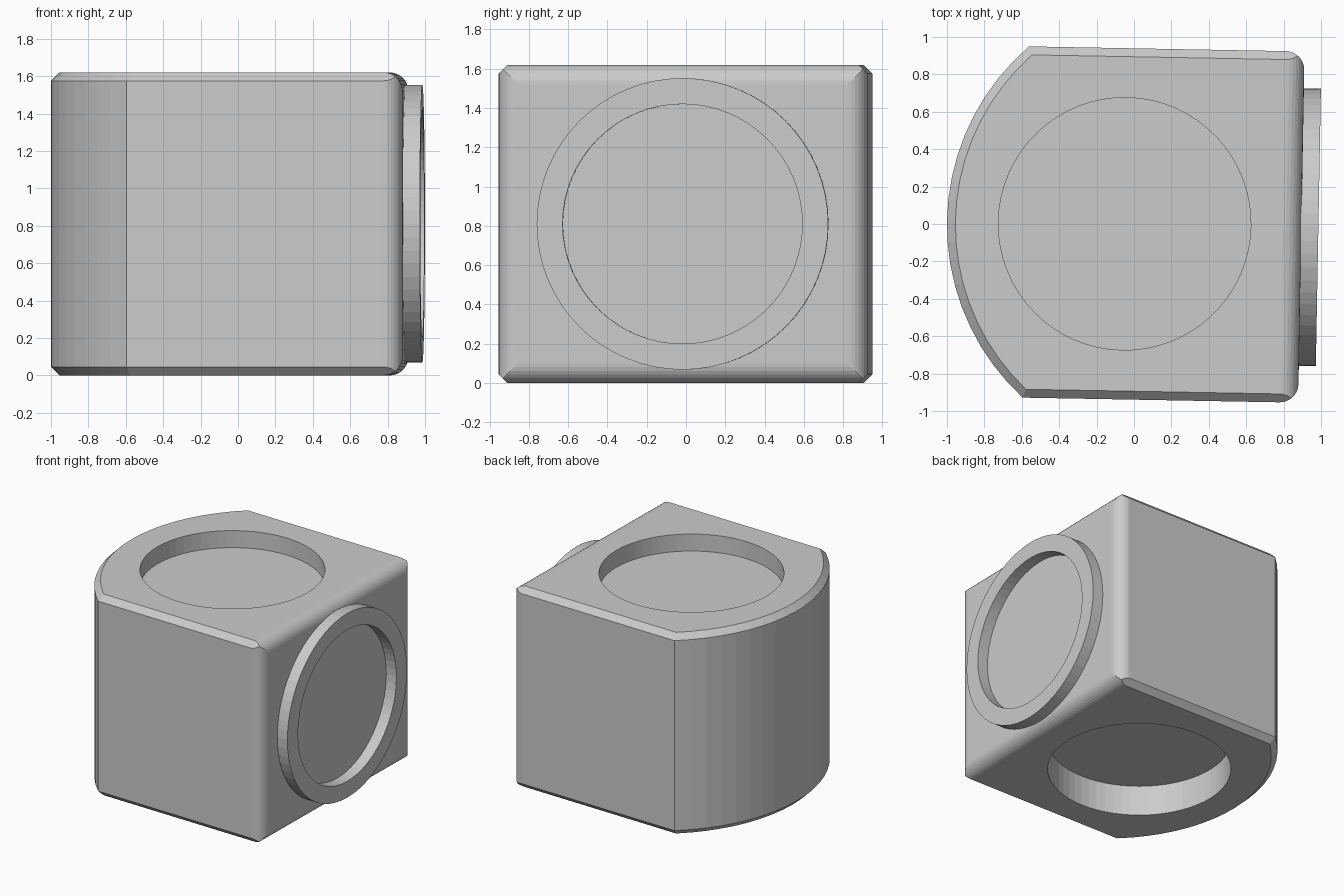
import bpy, bmesh
from math import sin, cos, pi, asin, radians
from mathutils import Matrix, Vector

if "Cube" in bpy.data.objects:
    bpy.data.objects.remove(bpy.data.objects["Cube"])

TILT = radians(-1.05)          # whole model is turned slightly about z
H, W, XR = 1.62, 0.939, 0.895  # height, half depth, right face
R, CX = 1.257, 0.257           # curved back: radius and centre
CH, FR = 0.045, 0.1            # chamfer and fillet sizes


def loft(name, loops):
    """Solid skinned through matching point loops, capped at both ends."""
    bm = bmesh.new()
    rings = [[bm.verts.new(p) for p in loop] for loop in loops]
    n = len(rings[0])
    for a, b in zip(rings, rings[1:]):
        for i in range(n):
            j = (i + 1) % n
            bm.faces.new((a[i], a[j], b[j], b[i]))
    bm.faces.new(rings[0][::-1])
    bm.faces.new(rings[-1])
    bmesh.ops.recalc_face_normals(bm, faces=bm.faces)
    mesh = bpy.data.meshes.new(name)
    bm.to_mesh(mesh)
    bm.free()
    ob = bpy.data.objects.new(name, mesh)
    bpy.context.collection.objects.link(ob)
    return ob


def boolean(target, cutter, operation):
    """Apply a boolean and discard the cutter."""
    cutter.hide_render = True
    mod = target.modifiers.new("cut", 'BOOLEAN')
    mod.operation, mod.object, mod.solver = operation, cutter, 'EXACT'
    bpy.context.view_layer.objects.active = target
    bpy.ops.object.modifier_apply(modifier=mod.name)
    bpy.data.objects.remove(cutter)


def outline(inset, z, steps=18):
    """Plan outline: square right end, curved left end."""
    w, r = W - inset, R - inset
    a = asin(w / r)
    pts = [(XR, -w, z), (XR, w, z)]
    for i in range(steps + 1):
        t = pi - a + 2 * a * i / steps
        pts.append((CX + r * cos(t), r * sin(t), z))
    return pts


def rounded_profile(lo, hi, steps=8):
    """2D profile with two filleted corners on the right side."""
    pts = [(-1.3, hi), (-1.3, lo)]
    for cy, start in ((lo + FR, -pi / 2), (hi - FR, 0)):
        for i in range(steps + 1):
            t = start + pi / 2 * i / steps
            pts.append((XR - FR + FR * cos(t), cy + FR * sin(t)))
    return pts


def circle(r, z, n=64):
    return [Vector((r * cos(2 * pi * i / n), r * sin(2 * pi * i / n), z))
            for i in range(n)]


# Body: chamfered block with curved left end
body = loft("body", [outline(CH, 0), outline(0, CH),
                     outline(0, H - CH), outline(CH, H)])

# Fillets around the right face: vertical edges, then top and bottom edges
plan = rounded_profile(-W, W)
boolean(body, loft("plan_rounder", [[(x, y, z) for x, y in plan]
                                    for z in (-0.5, H + 0.5)]), 'INTERSECT')
side = rounded_profile(0, H)
boolean(body, loft("side_rounder", [[(x, y, z) for x, z in side]
                                    for y in (-1.5, 1.5)]), 'INTERSECT')

# Round recesses in the top and bottom
for z0, z1 in ((H - 0.137, H + 0.3), (-0.3, 0.245)):
    off = Vector((-0.05, 0, 0))
    boolean(body, loft("recess", [[p + off for p in circle(0.675, z)]
                                  for z in (z0, z1)]), 'DIFFERENCE')

# Raised ring on the right face
to_side = Matrix.Translation((0, 0, 0.81)) @ Matrix.Rotation(pi / 2, 4, 'Y')
ring = loft("side_ring", [[to_side @ p for p in circle(0.742, x)]
                          for x in (0.86, 0.986)])
boolean(ring, loft("ring_hole", [[to_side @ p for p in circle(0.61, x)]
                                 for x in (0.5, 1.3)]), 'DIFFERENCE')

# Slight turn of the whole model
for ob in (body, ring):
    ob.data.transform(Matrix.Rotation(TILT, 4, 'Z'))
